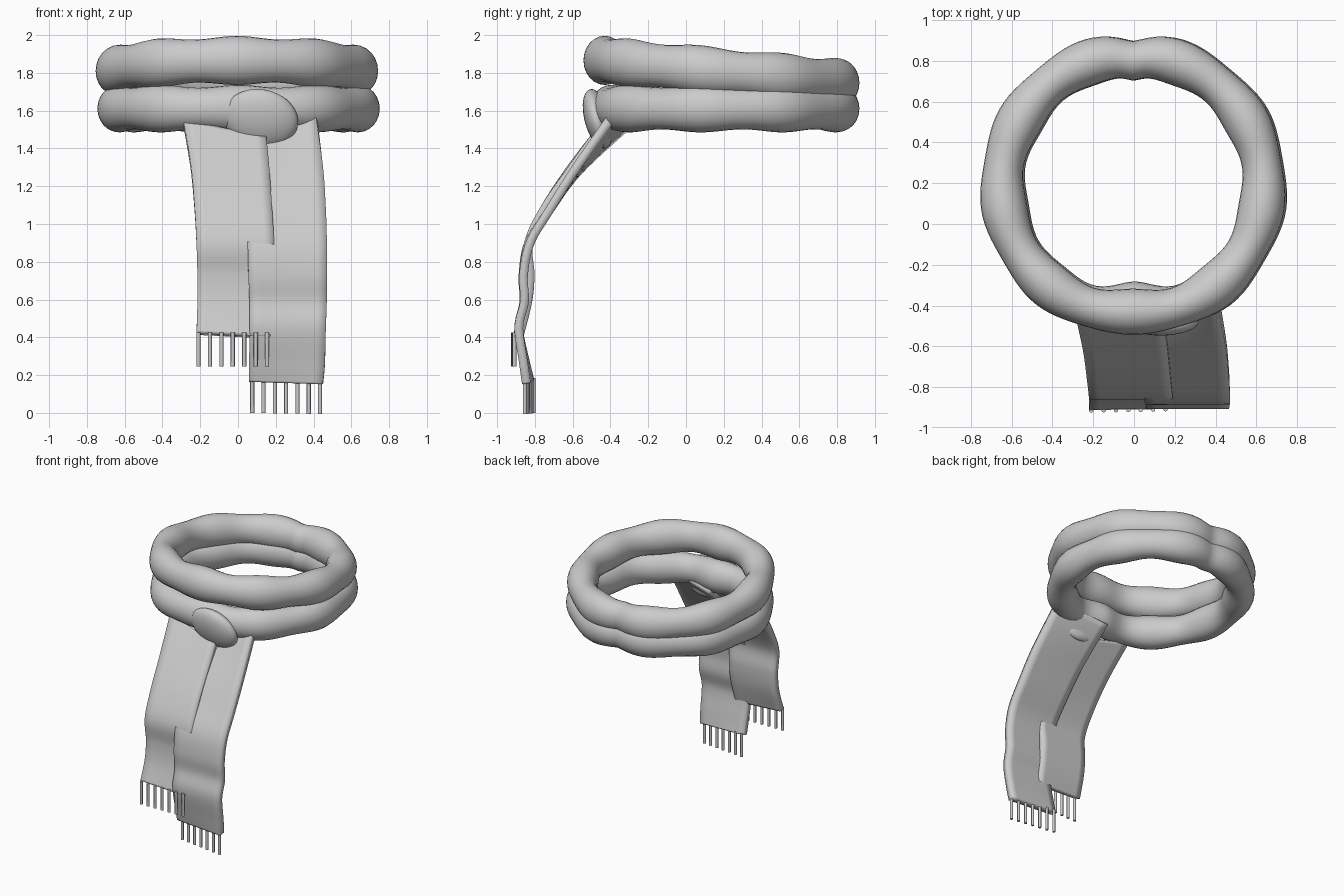
import bpy
import bmesh
from math import sin, cos, pi, exp
from mathutils import Vector, Euler

if "Cube" in bpy.data.objects:
    bpy.data.objects.remove(bpy.data.objects["Cube"])

wool = bpy.data.materials.new("grey wool")
wool.use_nodes = True
wool.diffuse_color = (0.6, 0.6, 0.6, 1)
wool.node_tree.nodes["Principled BSDF"].inputs["Base Color"].default_value = (0.6, 0.6, 0.6, 1)


def make_object(name, bm, sharp=0.8):
    bmesh.ops.recalc_face_normals(bm, faces=bm.faces)
    mesh = bpy.data.meshes.new(name)
    bm.to_mesh(mesh)
    bm.free()
    mesh.materials.append(wool)
    obj = bpy.data.objects.new(name, mesh)
    bpy.context.collection.objects.link(obj)
    bpy.ops.object.select_all(action="DESELECT")
    obj.select_set(True)
    bpy.context.view_layer.objects.active = obj
    bpy.ops.object.shade_smooth_by_angle(angle=sharp)
    return obj


# Lumpy wraps around the neck; the angle starts at the front
def wrap(name, height, tilt, tall, shift, dent, steps=120, sides=24):
    bm = bmesh.new()
    loops = []
    for i in range(steps):
        a = 2 * pi * i / steps
        lump = 0.008 * cos(9 * a)
        pinch = 0.03 * exp(-(abs(a - pi) / 0.12) ** 1.5)
        radius = 0.64 - pinch - dent * exp(-(sin(a / 2) / 0.16) ** 2)
        lift = height - tilt * (1 - cos(a)) / 2
        loop = []
        for j in range(sides):
            b = 2 * pi * j / sides
            r = radius + (0.105 + lump) * cos(b)
            loop.append(bm.verts.new((shift + r * sin(a), 0.19 - r * cos(a),
                                      lift + (tall + lump) * sin(b))))
        loops.append(loop)
    for i in range(steps):
        p, q = loops[i], loops[(i + 1) % steps]
        for j in range(sides):
            k = (j + 1) % sides
            bm.faces.new((p[j], p[k], q[k], q[j]))
    return make_object(name, bm)


wrap("lower_wrap", 1.611, 0.0, 0.118, 0.003, 0.055)
wrap("upper_wrap", 1.866, 0.12, 0.122, -0.006, 0.02)


def spline(points, t):
    i = min(int(t), len(points) - 2)
    f = t - i
    a, b, c, d = (points[max(0, min(len(points) - 1, i + k))] for k in (-1, 0, 1, 2))
    return (b * 2 + (c - a) * f + (a * 2 - b * 5 + c * 4 - d) * f ** 2
            + (b * 3 - a - c * 3 + d) * f ** 3) / 2


# Hanging tail: a smooth strip between a left and a right edge
def tail(name, edges, rows=48, columns=8):
    left = [Vector(e[0]) for e in edges]
    right = [Vector(e[1]) for e in edges]
    bm = bmesh.new()
    grid = []
    for i in range(rows + 1):
        t = (len(edges) - 1) * i / rows
        a, b = spline(left, t), spline(right, t)
        grid.append([bm.verts.new(a.lerp(b, j / columns)) for j in range(columns + 1)])
    for p, q in zip(grid, grid[1:]):
        for j in range(columns):
            bm.faces.new((p[j], p[j + 1], q[j + 1], q[j]))
    obj = make_object(name, bm)
    solid = obj.modifiers.new("thickness", "SOLIDIFY")
    solid.thickness = 0.046
    solid.offset = 0


# Fringe strands along the bottom edge of a tail
def fringe(name, start, end, length, count=7):
    bm = bmesh.new()
    for i in range(count):
        p = start.lerp(end, 0.04 + 0.92 * i / (count - 1))
        strand = bmesh.ops.create_cone(bm, cap_ends=True, segments=8, radius1=0.011,
                                       radius2=0.011, depth=length)
        bmesh.ops.translate(bm, verts=strand["verts"], vec=p)
    make_object(name, bm)


tail("short_tail", [
    ((-0.29, -0.42, 1.54), (0.15, -0.49, 1.45)),
    ((-0.25, -0.605, 1.3), (0.165, -0.605, 1.29)),
    ((-0.23, -0.75, 1.08), (0.18, -0.75, 1.08)),
    ((-0.22, -0.833, 0.9), (0.19, -0.833, 0.9)),
    ((-0.215, -0.825, 0.73), (0.185, -0.825, 0.73)),
    ((-0.215, -0.84, 0.58), (0.18, -0.84, 0.58)),
    ((-0.22, -0.89, 0.42), (0.17, -0.885, 0.4)),
])
tail("long_tail", [
    ((0.0, -0.3, 1.53), (0.41, -0.365, 1.61)),
    ((0.02, -0.57, 1.28), (0.45, -0.58, 1.3)),
    ((0.04, -0.725, 1.07), (0.465, -0.725, 1.07)),
    ((0.05, -0.833, 0.9), (0.47, -0.825, 0.9)),
    ((0.055, -0.863, 0.73), (0.47, -0.86, 0.73)),
    ((0.06, -0.858, 0.59), (0.47, -0.855, 0.59)),
    ((0.06, -0.885, 0.45), (0.465, -0.885, 0.45)),
    ((0.06, -0.85, 0.27), (0.46, -0.86, 0.26)),
    ((0.06, -0.825, 0.17), (0.45, -0.845, 0.155)),
])
fringe("short_fringe", Vector((-0.225, -0.915, 0.335)), Vector((0.17, -0.908, 0.335)), 0.18)
fringe("long_fringe", Vector((0.06, -0.805, 0.093)), Vector((0.45, -0.855, 0.087)), 0.186)

# Knot: a tilted, flattened ball
bm = bmesh.new()
bmesh.ops.create_uvsphere(bm, u_segments=32, v_segments=20, radius=1)
bmesh.ops.scale(bm, verts=bm.verts, vec=(0.2, 0.07, 0.16))
turn = Euler((0.27, 0.2, 0)).to_matrix()
bmesh.ops.rotate(bm, verts=bm.verts, cent=(0, 0, 0), matrix=turn)
bmesh.ops.translate(bm, verts=bm.verts, vec=(0.12, -0.467, 1.557))
make_object("knot", bm)
